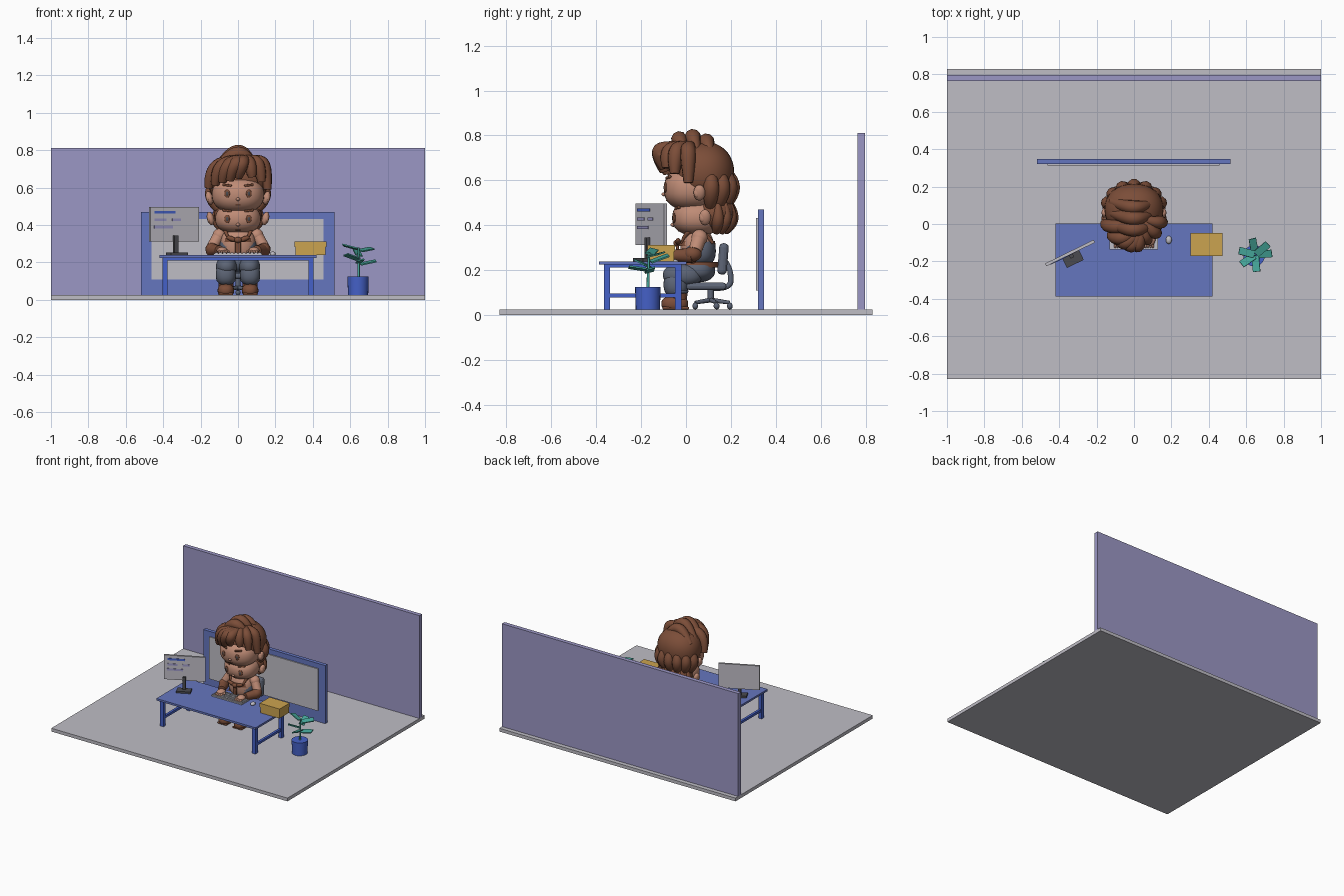
import bpy, bmesh, math
from math import radians, cos, sin, pi
from mathutils import Vector

if "Cube" in bpy.data.objects:
    bpy.data.objects.remove(bpy.data.objects["Cube"], do_unlink=True)


def material(name, r, g, b):
    m = bpy.data.materials.new(name)
    m.use_nodes = True
    m.diffuse_color = (r, g, b, 1)
    bsdf = next(n for n in m.node_tree.nodes if n.type == 'BSDF_PRINCIPLED')
    bsdf.inputs["Base Color"].default_value = (r, g, b, 1)
    return m


GREY = material("pale grey", .52, .51, .56)
LAVENDER = material("lavender", .33, .31, .56)
PERIWINKLE = material("periwinkle", .13, .18, .52)
BLUE = material("deep blue", .06, .12, .58)
BROWN = material("warm brown", .2, .075, .04)
SKIN = material("skin", .52, .26, .18)
SLATE = material("slate", .11, .13, .18)
TEAL = material("teal", .06, .38, .32)
YELLOW = material("mustard", .6, .37, .08)
DARK = material("charcoal", .07, .07, .08)


def finish(name, bm, mat, loc=(0, 0, 0), rot=(0, 0, 0), smooth=False):
    mesh = bpy.data.meshes.new(name)
    bm.to_mesh(mesh)
    bm.free()
    mesh.materials.append(mat)
    for p in mesh.polygons:
        p.use_smooth = smooth
    ob = bpy.data.objects.new(name, mesh)
    bpy.context.collection.objects.link(ob)
    ob.location = loc
    ob.rotation_euler = rot
    return ob


def box(name, loc, size, mat, rot=(0, 0, 0), bevel=0):
    bm = bmesh.new()
    bmesh.ops.create_cube(bm, size=1)
    bmesh.ops.scale(bm, vec=size, verts=bm.verts)
    ob = finish(name, bm, mat, loc, rot)
    if bevel:
        mod = ob.modifiers.new("soft edge", 'BEVEL')
        mod.width, mod.segments = bevel, 3
    return ob


def span(name, lo, hi, mat):
    lo, hi = Vector(lo), Vector(hi)
    return box(name, (lo + hi) / 2, hi - lo, mat)


def ball(name, loc, radii, mat, rot=(0, 0, 0), power=1.0):
    bm = bmesh.new()
    bmesh.ops.create_uvsphere(bm, u_segments=32, v_segments=18, radius=1)
    for v in bm.verts:
        v.co = [math.copysign(abs(c) ** power, c) * r for c, r in zip(v.co, radii)]
    return finish(name, bm, mat, loc, rot, True)


def rod(name, a, b, r1, r2, mat, sides=16):
    a, b = Vector(a), Vector(b)
    bm = bmesh.new()
    bmesh.ops.create_cone(bm, cap_ends=True, segments=sides, radius1=r1, radius2=r2,
                          depth=(b - a).length)
    ob = finish(name, bm, mat, (a + b) / 2, (b - a).to_track_quat('Z', 'Y').to_euler())
    for p in ob.data.polygons:
        p.use_smooth = len(p.vertices) == 4
    return ob


def lock(name, points, radius, mat=BROWN):
    # Tapered strand swept along a few points
    cu = bpy.data.curves.new(name, 'CURVE')
    cu.dimensions, cu.bevel_depth, cu.bevel_resolution, cu.resolution_u = '3D', radius, 3, 8
    sp = cu.splines.new('NURBS')
    sp.points.add(len(points) - 1)
    for i, (p, co) in enumerate(zip(sp.points, points)):
        p.co = (*co, 1)
        p.radius = .25 + .85 * sin(pi * (i + .25) / (len(points) - .2))
    sp.use_endpoint_u, sp.order_u = True, 3
    cu.use_fill_caps = True
    cu.materials.append(mat)
    ob = bpy.data.objects.new(name, cu)
    bpy.context.collection.objects.link(ob)


# Room
span("floor", (-1, -.83, 0), (1, .83, .025), GREY)
span("back_wall", (-1, .765, .025), (1, .797, .812), LAVENDER)
span("board_frame", (-.518, .32, .025), (.515, .348, .47), PERIWINKLE)
span("board_panel", (-.462, .312, .11), (.457, .322, .432), GREY)

# Desk
span("desk_top", (-.42, -.388, .224), (.42, .003, .239), PERIWINKLE)
for s in (-1, 1):
    for y in (-.352, -.035):
        box("desk_leg", (s * .39, y, .125), (.028, .028, .2), BLUE)
    box("desk_side_rail", (s * .39, -.193, .087), (.018, .3, .018), BLUE)
    box("desk_upper_rail", (s * .39, -.193, .218), (.02, .3, .014), BLUE)
for y in (-.352, -.035):
    box("desk_long_rail", (0, y, .218), (.78, .02, .014), BLUE)

# Monitor, turned toward the right
TURN = radians(26)
CENTRE = Vector((-.342, -.155, 0))


def on_screen(u, out, z):
    return CENTRE + Vector((u * cos(TURN) + out * sin(TURN), u * sin(TURN) - out * cos(TURN), z))


box("monitor", on_screen(0, 0, .405), (.29, .016, .185), GREY, (0, 0, TURN))
for u, z, w, mat in ((-.058, .468, .125, BLUE), (-.086, .428, .07, LAVENDER),
                     (.01, .428, .05, LAVENDER), (-.067, .39, .11, LAVENDER)):
    box("screen_bar", on_screen(u, .009, z), (w, .004, .015), mat, (0, 0, TURN))
box("monitor_neck", on_screen(0, .02, .295), (.022, .018, .1), DARK, (0, 0, TURN))
box("monitor_foot", on_screen(0, .035, .246), (.1, .06, .014), DARK, (0, 0, TURN))

# Keyboard, mouse and box
span("keyboard", (-.13, -.137, .239), (.127, -.035, .248), GREY)
key = box("keyboard_keys", (-.115, -.122, .25), (.016, .016, .006), GREY)
for axis, count, step in ((0, 12, .021), (1, 4, .022)):
    arr = key.modifiers.new("repeat", 'ARRAY')
    arr.count, arr.use_relative_offset, arr.use_constant_offset = count, False, True
    arr.constant_offset_displace = [step if i == axis else 0 for i in range(3)]
ball("mouse", (.186, -.085, .245), (.016, .021, .013), GREY)
span("storage_box", (.307, -.167, .239), (.468, -.053, .283), YELLOW)
span("storage_box_lid", (.303, -.171, .283), (.472, -.049, .313), YELLOW)

# Potted plant
rod("plant_pot", (.642, -.17, .025), (.642, -.17, .125), .054, .057, BLUE, 24)
rod("plant_stem", (.645, -.17, .12), (.645, -.165, .28), .007, .005, TEAL, 8)
for turn, z, tilt in ((165, .27, .25), (40, .262, .15), (5, .19, .2), (215, .215, .3),
                      (275, .2, .15), (100, .235, .35)):
    a = radians(turn)
    leaf = Vector((.648, -.165, z)) + .048 * Vector((cos(a), sin(a), tilt))
    box("plant_leaf", leaf, (.085, .04, .007), TEAL, (.25, -tilt, a))

# Office chair
box("chair_back", (0, .165, .25), (.2, .042, .14), SLATE, (-.08, 0, 0), .018)
box("chair_seat", (0, .09, .128), (.2, .18, .032), SLATE, (0, 0, 0), .014)
lock("chair_spine", [(0, .1, .115), (0, .2, .11), (0, .2, .2), (0, .18, .24)], .013, SLATE)
rod("chair_post", (0, .11, .06), (0, .11, .12), .014, .014, SLATE)
for i in range(5):
    a = 2 * pi * i / 5 + pi / 2
    x, y = .085 * cos(a), .11 + .085 * sin(a)
    rod("chair_base_arm", (0, .11, .067), (x, y, .055), .011, .008, SLATE, 8)
    ball("chair_caster", (x, y, .04), (.013, .013, .015), SLATE)


# Heads: face, ears, eyes and brows
def head(label, c, r, ear, eye_z, hair, hair_r):
    power = .86
    ball(label + "_face", c, r, SKIN, power=power)
    ball(label + "_hair", hair, hair_r, BROWN, power=.93)

    def front(x, z):
        left = 1 - abs(x / r[0]) ** (2 / power) - abs((z - c[2]) / r[2]) ** (2 / power)
        return c[1] - r[1] * max(left, 0) ** (power / 2)

    ball(label + "_nose", (0, front(0, eye_z - .03), eye_z - .03), (.011, .012, .009), SKIN)
    box(label + "_mouth", (0, front(0, eye_z - .058), eye_z - .058), (.028, .006, .005), BROWN)
    for s in (-1, 1):
        ball(label + "_ear", (s * ear[0], ear[1], ear[2]), (.019, .026, .036), SKIN, (0, s * .25, 0))
        ball(label + "_inner_ear", (s * (ear[0] + .006), ear[1] - .01, ear[2]), (.012, .016, .022), SKIN)
        x = .058
        ball(label + "_eye", (s * x, front(x, eye_z), eye_z), (.015, .006, .022), BROWN, (0, 0, s * .25))
        ball(label + "_pupil", (s * x, front(x, eye_z) - .003, eye_z), (.008, .005, .013), DARK, (0, 0, s * .25))
        z = eye_z + .045
        box(label + "_brow", (s * x, front(x, z), z), (.052, .014, .012), BROWN, (0, -s * .12, s * .3), .004)


head("upper_head", (0, .025, .562), (.14, .124, .098), (.153, .06, .545), .568,
     (0, .078, .632), (.158, .137, .14))
head("lower_head", (0, .05, .433), (.122, .112, .08), (.147, .085, .435), .432,
     (0, .13, .45), (.128, .094, .083))

# Hair locks swept from the parting
for x, z, depth in ((-.15, .6, 0), (-.115, .615, -.06), (-.075, .63, -.085), (-.035, .64, -.1), (.01, .655, -.1)):
    lock("fringe_lock", [(.05, .02, .755), (x * .4 + .025, depth - .015, .75),
                         (x, depth - .015, .7), (x - .008, depth + .005, z)], .036)
for x, z, depth in ((.07, .655, -.085), (.12, .63, -.05), (.152, .59, .01)):
    lock("side_lock", [(.04, .03, .755), (x * .75, depth * .7, .755), (x, depth, .7), (x + .006, depth, z)], .034)
for y, z in ((-.03, .765), (.03, .775), (.09, .755)):
    lock("crown_lock", [(.09, y + .02, .715), (.04, y, z + .02), (-.04, y, z + .015), (-.12, y + .03, .69)], .036)
for i in range(7):
    a = radians(-75 + 25 * i)
    x, y = sin(a), cos(a)
    lock("nape_lock", [(.1 * x, .08 + .09 * y, .66), (.15 * x, .08 + .13 * y, .6),
                       (.14 * x, .08 + .12 * y, .53), (.11 * x, .085 + .09 * y, .485)], .036)
    lock("lower_nape_lock", [(.11 * x, .12 + .08 * y, .5), (.125 * x, .12 + .095 * y, .45),
                             (.11 * x, .12 + .08 * y, .4), (.08 * x, .12 + .055 * y, .37)], .026)

# Torso, vest, sash and belt
ball("torso", (0, .05, .295), (.095, .075, .095), SKIN, power=.85)
ball("vest", (0, .055, .285), (.1, .078, .075), SLATE, power=.85)
rod("sash", (0, .048, .308), (0, .048, .33), .092, .088, BROWN, 28).scale.y = .92
ball("sash_knot", (0, -.04, .32), (.02, .016, .016), BROWN)
for s in (-1, 1):
    ball("sash_bow", (s * .035, -.035, .327), (.03, .012, .013), BROWN, (0, -s * .35, 0))
    lock("shoulder_strap", [(s * .05, -.02, .32), (s * .07, .0, .375), (s * .07, .07, .385), (s * .06, .12, .32)], .012)
box("sash_tail", (0, -.035, .25), (.03, .012, .13), BROWN, (.06, 0, 0), .004)
rod("belt", (0, .045, .212), (0, .045, .236), .1, .098, BROWN, 28)

# Arms and hands
for s in (-1, 1):
    ball("shoulder", (s * .1, .06, .345), (.036, .036, .036), SKIN)
    rod("upper_arm", (s * .1, .06, .345), (s * .137, .04, .285), .033, .03, SKIN)
    ball("elbow_cuff", (s * .138, .03, .272), (.036, .04, .034), BROWN)
    rod("forearm_guard", (s * .14, .035, .265), (s * .1, -.055, .265), .036, .026, BROWN)
    ball("hand", (s * .085, -.082, .264), (.029, .033, .018), SKIN, (0, 0, s * .3))
    for i in range(4):
        x = s * (.062 + .013 * i)
        ball("finger", (x, -.112, .257), (.007, .018, .008), SKIN, (.25, 0, 0))
    ball("thumb", (s * .056, -.085, .259), (.009, .018, .009), SKIN, (0, 0, -s * .4))

# Legs and boots
ball("hips", (0, .045, .2), (.105, .085, .055), SLATE, power=.85)
for s in (-1, 1):
    ball("thigh", (s * .062, -.015, .178), (.056, .088, .05), SLATE, power=.88)
    ball("knee_cloth", (s * .065, -.045, .135), (.054, .055, .06), SLATE, power=.88)
    ball("trouser_cuff", (s * .064, -.04, .105), (.051, .051, .018), SLATE)
    rod("boot_shaft", (s * .064, -.035, .04), (s * .064, -.035, .115), .037, .043, BROWN)
    ball("boot_foot", (s * .065, -.05, .05), (.044, .06, .036), BROWN, power=.85)
    box("boot_sole", (s * .065, -.046, .031), (.078, .118, .012), BROWN, (0, 0, 0), .005)
